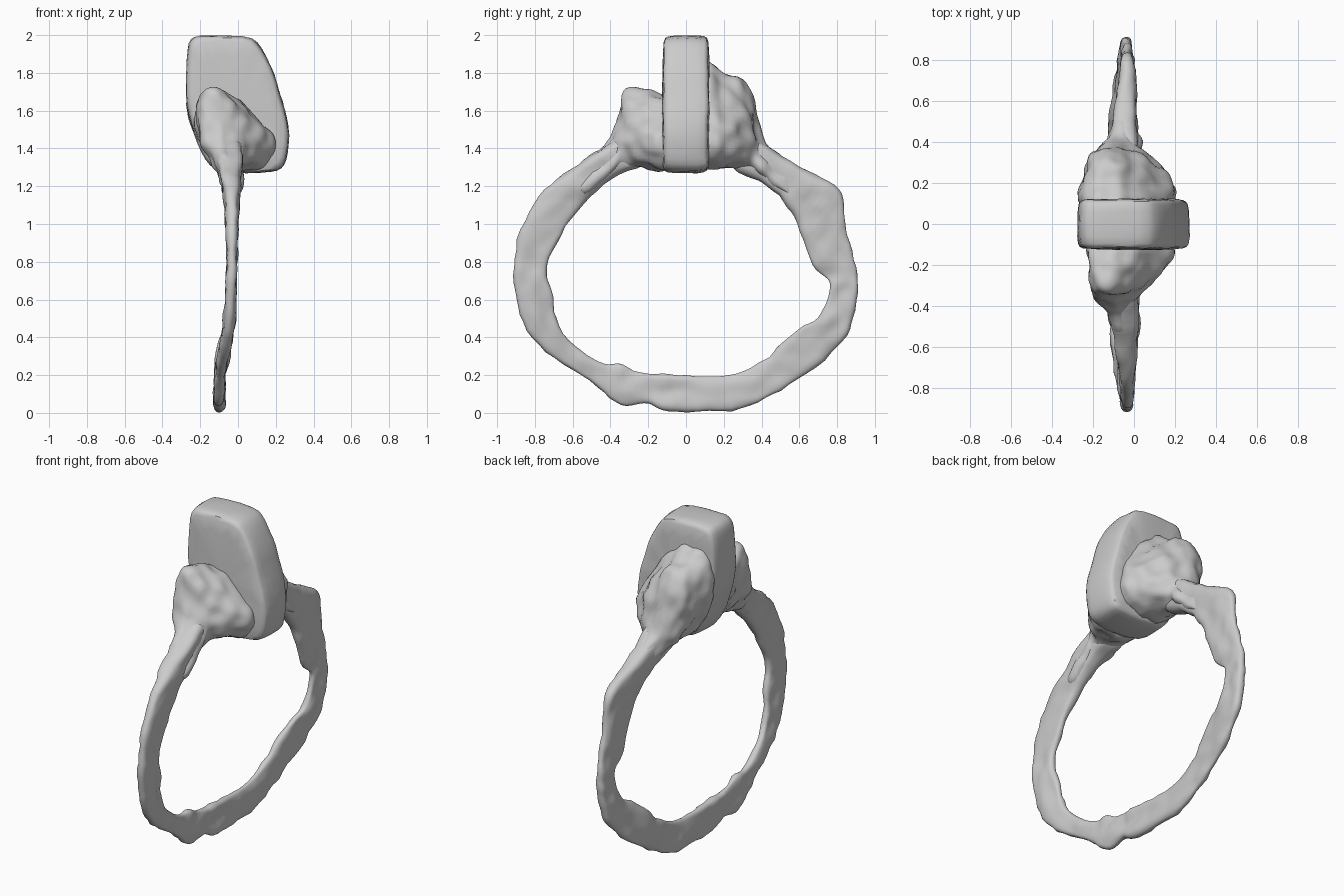
import bpy, bmesh
from mathutils import Vector, noise


def finish(name, bm, levels=1, rough=0.006, angle=0.7):
    """Make an object, refine it and give it a worn, hammered surface."""
    bmesh.ops.recalc_face_normals(bm, faces=bm.faces)
    me = bpy.data.meshes.new(name)
    bm.to_mesh(me)
    bm.free()
    ob = bpy.data.objects.new(name, me)
    bpy.context.collection.objects.link(ob)
    bpy.ops.object.select_all(action='DESELECT')
    bpy.context.view_layer.objects.active = ob
    ob.select_set(True)
    if levels:
        sub = ob.modifiers.new("refine", 'SUBSURF')
        sub.levels = sub.render_levels = levels
        bpy.ops.object.modifier_apply(modifier=sub.name)
    moved = [v.co + v.normal * rough * noise.noise(v.co * 13) for v in me.vertices]
    for v, co in zip(me.vertices, moved):
        v.co = co
    bpy.ops.object.shade_smooth_by_angle(angle=angle)
    return ob


def loft(rings, closed=False):
    bm = bmesh.new()
    vs = [[bm.verts.new(p) for p in r] for r in rings]
    n = len(vs[0])
    for k in range(len(vs) if closed else len(vs) - 1):
        a, b = vs[k], vs[(k + 1) % len(vs)]
        for i in range(n):
            j = (i + 1) % n
            bm.faces.new((a[i], a[j], b[j], b[i]))
    if not closed:
        bm.faces.new(vs[0])
        bm.faces.new(vs[-1])
    return bm


def interp(table, z):
    for a, b in zip(table, table[1:]):
        if z <= b[0]:
            t = max(0, (z - a[0]) / (b[0] - a[0]))
            return [p + (q - p) * t for p, q in zip(a[1:], b[1:])]
    return table[-1][1:]


# Band: outer y, z and inner y, z around the loop, from one shoulder to the other
BAND = [(.28, 1.50, .20, 1.30), (.42, 1.42, .35, 1.26), (.60, 1.30, .50, 1.15),
        (.77, 1.22, .58, 1.03), (.84, 1.15, .60, .95), (.85, .95, .65, .80),
        (.91, .76, .72, .72), (.91, .66, .77, .69), (.905, .62, .75, .60),
        (.88, .47, .70, .49), (.83, .36, .60, .46), (.64, .20, .49, .36),
        (.45, .09, .43, .28), (.32, .01, .28, .20), (.05, .005, .05, .19),
        (-.15, .005, -.15, .20), (-.18, .065, -.20, .20), (-.32, .01, -.35, .265),
        (-.42, .10, -.42, .25), (-.60, .23, -.55, .32), (-.80, .35, -.70, .45),
        (-.89, .52, -.69, .63), (-.91, .68, -.76, .72), (-.92, .86, -.72, .86),
        (-.84, 1.08, -.60, 1.03)]
BAND_END = [(-.72, 1.22, -.50, 1.16), (-.58, 1.31, -.38, 1.25),
            (-.42, 1.42, -.28, 1.30), (-.28, 1.50, -.20, 1.30)]
# height, sideways centre, half thickness
SIDE = [(0, -.10, .026), (.25, -.095, .028), (.45, -.045, .030), (.9, -.03, .025),
        (1.1, -.03, .038), (1.25, -.04, .055), (1.4, -.06, .09)]
rings = []
for yo, zo, yi, zi in BAND + BAND_END:
    xc, h = interp(SIDE, (zo + zi) / 2)
    o, i = Vector((xc, yo, zo)), Vector((xc, yi, zi))
    ring = []
    for t, s in ((0, -.55), (0, .55), (.15, 1), (.5, 1), (.85, .9),
                 (1, .5), (1, -.5), (.85, -.9), (.5, -1), (.15, -1)):
        ring.append(o.lerp(i, t) + Vector((s * h, 0, 0)))
    rings.append(ring)
finish("ring_band", loft(rings), 2, .014)

# Shoulders: lopsided section swept from the centre block down into the band
SECTION = [(0, .62), (.03, .85), (.13, .99), (.36, 1), (.54, .92), (.76, .70),
           (.96, .47), (1, .3), (.95, .13), (.72, .01), (.42, 0), (.2, .12), (.07, .36)]
# y, x low, x high, z low, z high
FRONT = [(-.05, -.24, .21, 1.28, 1.67), (-.16, -.235, .21, 1.28, 1.69),
         (-.20, -.23, .17, 1.29, 1.71), (-.27, -.225, .10, 1.30, 1.73),
         (-.33, -.22, .05, 1.28, 1.725), (-.355, -.19, .04, 1.27, 1.60),
         (-.38, -.165, .035, 1.255, 1.475), (-.45, -.125, .03, 1.21, 1.40),
         (-.58, -.09, .02, 1.10, 1.31)]
BACK = [(.05, -.28, .21, 1.28, 1.88), (.14, -.275, .21, 1.28, 1.87),
        (.18, -.265, .21, 1.29, 1.81), (.25, -.25, .17, 1.30, 1.79),
        (.32, -.23, .10, 1.29, 1.765), (.36, -.20, .05, 1.27, 1.66),
        (.385, -.15, .04, 1.25, 1.47), (.46, -.11, .035, 1.20, 1.39),
        (.58, -.08, .02, 1.10, 1.31)]
for name, stations in (("front_shoulder", FRONT), ("back_shoulder", BACK)):
    rings = [[(x0 + u * (x1 - x0), y, z0 + w * (z1 - z0)) for u, w in SECTION]
             for y, x0, x1, z0, z1 in stations]
    finish(name, loft(rings), 2, .02)

# Centre block: tall rounded slab between the shoulders
BLOCK = [(-.272, 1.90), (-.26, 1.96), (-.235, 1.995), (-.18, 2.0), (.05, 2.0),
         (.10, 1.97), (.155, 1.88), (.195, 1.79), (.22, 1.70), (.25, 1.60),
         (.27, 1.52), (.272, 1.42), (.255, 1.335), (.235, 1.29), (.19, 1.272),
         (.04, 1.265), (-.08, 1.275), (-.15, 1.30), (-.20, 1.38), (-.235, 1.48),
         (-.262, 1.58), (-.28, 1.67)]
rings = []
for y, inset in ((-.125, .035), (-.112, .012), (-.085, 0), (.085, 0), (.112, .012), (.125, .035)):
    rings.append([(x * (1 - inset / .28), y, 1.64 + (z - 1.64) * (1 - inset / .36))
                  for x, z in BLOCK])
finish("centre_block", loft(rings), 1, .006)
